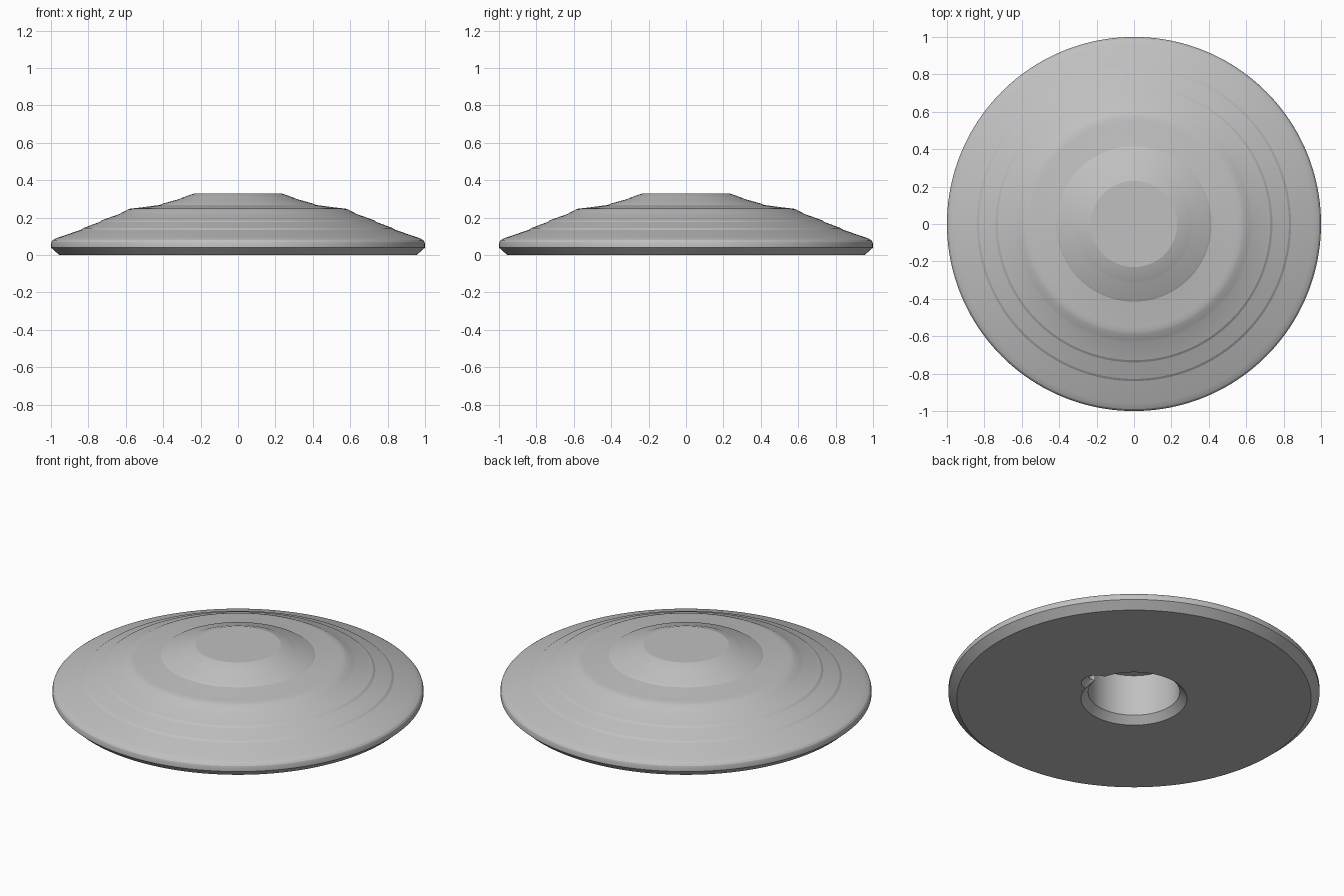
import bpy
import bmesh
import math

if "Cube" in bpy.data.objects:
    bpy.data.objects.remove(bpy.data.objects["Cube"], do_unlink=True)

grey = bpy.data.materials.new("plain_grey")
grey.use_nodes = True
colour = (0.53, 0.53, 0.53, 1)
grey.diffuse_color = colour
grey.node_tree.nodes["Principled BSDF"].inputs["Base Color"].default_value = colour


def lathe(name, profile, sides, centre_x=0):
    """Closed solid turned from (radius, z) points, listed bottom to top."""
    bm = bmesh.new()
    rings = []
    for r, z in profile:
        angles = [2 * math.pi * i / sides for i in range(sides)]
        rings.append([bm.verts.new((centre_x + r * math.cos(a), r * math.sin(a), z))
                      for a in angles])
    for low, high in zip(rings, rings[1:]):
        for i in range(sides):
            j = (i + 1) % sides
            bm.faces.new((low[i], low[j], high[j], high[i]))
    bm.faces.new(rings[0][::-1])
    bm.faces.new(rings[-1])
    mesh = bpy.data.meshes.new(name)
    bm.to_mesh(mesh)
    bm.free()
    mesh.materials.append(grey)
    obj = bpy.data.objects.new(name, mesh)
    bpy.context.collection.objects.link(obj)
    return obj


# Stepped disc: bevelled foot, rounded rim, shallow terraces, raised cap
foot_and_rim = [(0.955, 0), (1, 0.04), (1, 0.06), (0.997, 0.071),
                (0.99, 0.08), (0.978, 0.087), (0.96, 0.094)]
terraces = [(0.84, 0.135), (0.828, 0.144), (0.74, 0.177), (0.728, 0.186),
            (0.635, 0.219), (0.62, 0.227), (0.59, 0.243), (0.575, 0.248),
            (0.55, 0.251), (0.52, 0.254)]
cap = [(0.415, 0.268), (0.405, 0.274), (0.315, 0.299), (0.305, 0.304),
       (0.25, 0.324), (0.23, 0.33)]
disc = lathe("stepped_disc", foot_and_rim + terraces + cap, 160)

# Chamfered socket with a small keyway on the left side
socket = lathe("socket_cutter", [(0.295, -0.01), (0.247, 0.04), (0.247, 0.285)], 96)
keyway = lathe("keyway_cutter", [(0.09, -0.01), (0.042, 0.04), (0.042, 0.262)], 32, 0.265)

bpy.context.view_layer.objects.active = disc
disc.select_set(True)
for cutter in (socket, keyway):
    cut = disc.modifiers.new(cutter.name, "BOOLEAN")
    cut.operation = "DIFFERENCE"
    cut.solver = "EXACT"
    cut.object = cutter
    bpy.ops.object.modifier_apply(modifier=cut.name)
    cutter.hide_render = True
    bpy.data.objects.remove(cutter, do_unlink=True)

bpy.ops.object.shade_smooth_by_angle(angle=math.radians(16))
